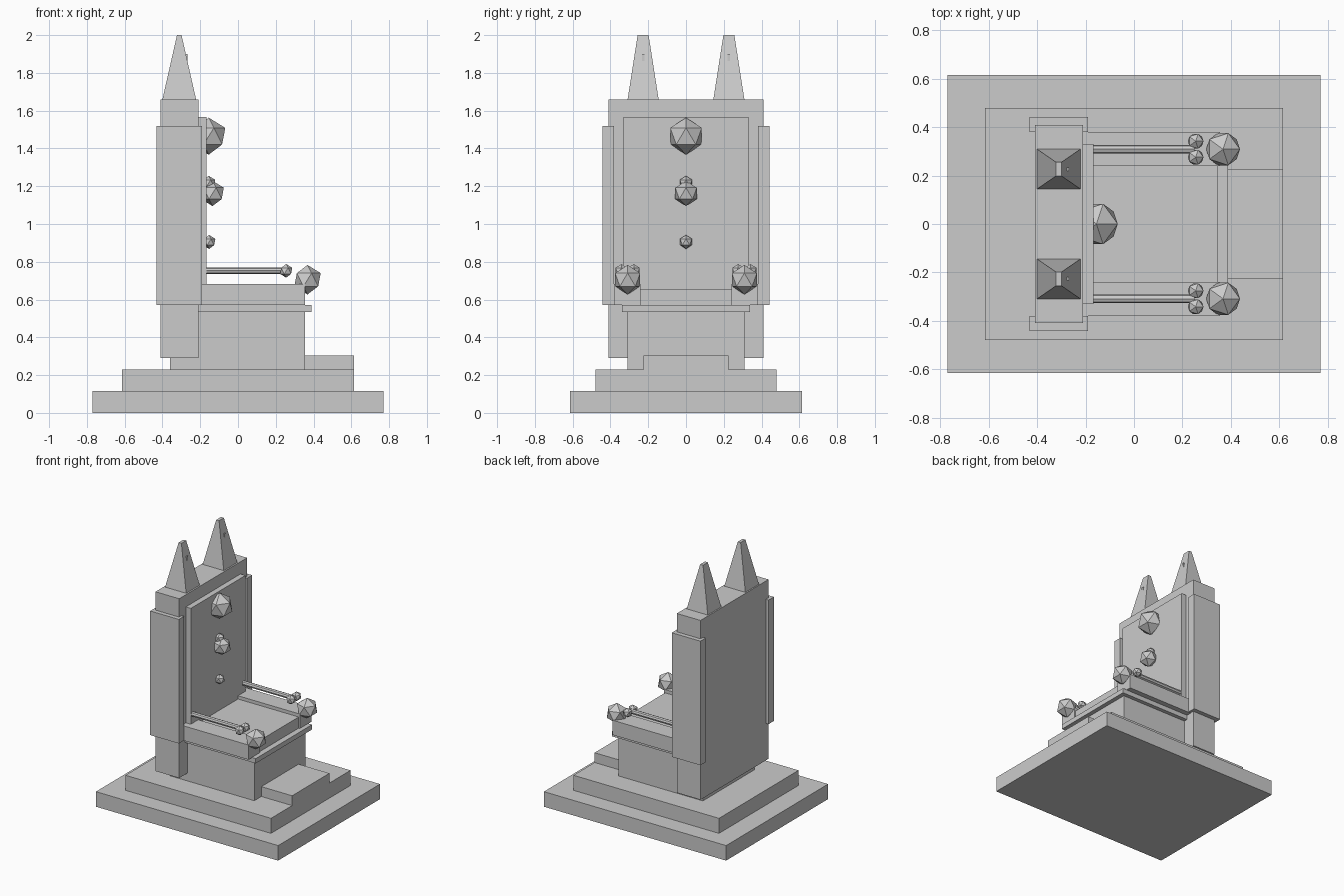
import bpy, bmesh
from mathutils import Matrix

if "Cube" in bpy.data.objects:
    bpy.data.objects.remove(bpy.data.objects["Cube"], do_unlink=True)

# Stone grey for the whole throne
stone = bpy.data.materials.new("stone_grey")
stone.use_nodes = True
grey = (0.6, 0.6, 0.6, 1)
stone.diffuse_color = grey
stone.node_tree.nodes["Principled BSDF"].inputs["Base Color"].default_value = grey


def finish(name, bm):
    mesh = bpy.data.meshes.new(name)
    bm.to_mesh(mesh)
    bm.free()
    mesh.materials.append(stone)
    obj = bpy.data.objects.new(name, mesh)
    bpy.context.collection.objects.link(obj)
    return obj


def box(name, x, y, z, top=None):
    """Box between ranges; top = (half x, half y) tapers the upper face."""
    bm = bmesh.new()
    bmesh.ops.create_cube(bm, size=1)
    mid = [(a + b) / 2 for a, b in (x, y, z)]
    size = [b - a for a, b in (x, y, z)]
    for v in bm.verts:
        upper = v.co.z > 0
        for i in range(3):
            half = top[i] * 2 if top and upper and i < 2 else size[i]
            v.co[i] = mid[i] + v.co[i] * half
    return finish(name, bm)


def gem(name, x, y, z, r):
    bm = bmesh.new()
    bmesh.ops.create_icosphere(bm, subdivisions=1, radius=r,
                               matrix=Matrix.Translation((x, y, z)))
    return finish(name, bm)


def rod(name, x0, x1, y, z, r):
    bm = bmesh.new()
    turn = Matrix.Translation(((x0 + x1) / 2, y, z)) @ Matrix.Rotation(1.5708, 4, 'Y')
    bmesh.ops.create_cone(bm, cap_ends=True, segments=8, radius1=r, radius2=r,
                          depth=x1 - x0, matrix=turn)
    return finish(name, bm)


# Stepped base
box("base_plinth", (-0.77, 0.77), (-0.615, 0.615), (0, 0.115))
box("upper_plinth", (-0.615, 0.615), (-0.48, 0.48), (0.115, 0.23))
box("foot_step", (0.3, 0.615), (-0.225, 0.225), (0.23, 0.305))

# Seat
box("seat_pedestal", (-0.36, 0.355), (-0.31, 0.31), (0.23, 0.54))
box("seat_ledge", (-0.21, 0.388), (-0.34, 0.34), (0.535, 0.572))
box("seat", (-0.21, 0.345), (-0.25, 0.25), (0.57, 0.657))

# Backrest
box("backrest", (-0.41, -0.21), (-0.41, 0.41), (0.29, 1.66))
box("backrest_panel", (-0.22, -0.168), (-0.33, 0.33), (0.57, 1.567))

# Mirrored parts
for side, s in (("left", 1), ("right", -1)):
    def span(a, b):
        return tuple(sorted((a * s, b * s)))
    box(f"armrest_{side}", (-0.21, 0.355), span(0.24, 0.38), (0.57, 0.682))
    box(f"side_panel_{side}", (-0.432, -0.19), span(0.38, 0.443), (0.572, 1.52))
    box(f"spire_{side}", (-0.4, -0.222), span(0.145, 0.309), (1.66, 2.0), top=(0.012, 0.029))
    box(f"spire_stud_{side}", (-0.285, -0.268), span(0.22, 0.234), (1.83, 1.9))
    rod(f"arm_rod_{side}", -0.19, 0.25, 0.309 * s, 0.753, 0.018)
    gem(f"arm_knob_{side}", 0.368, 0.309 * s, 0.705, 0.078)
    for i, y in enumerate((0.276, 0.342)):
        gem(f"arm_bead_{side}_{i + 1}", 0.255, y * s, 0.752, 0.036)

# Gems down the backrest
gem("gem_top", -0.155, 0, 1.465, 0.098)
gem("gem_middle", -0.135, 0, 1.162, 0.067)
gem("gem_middle_crown", -0.155, 0, 1.217, 0.038)
gem("gem_low", -0.153, 0, 0.905, 0.037)
